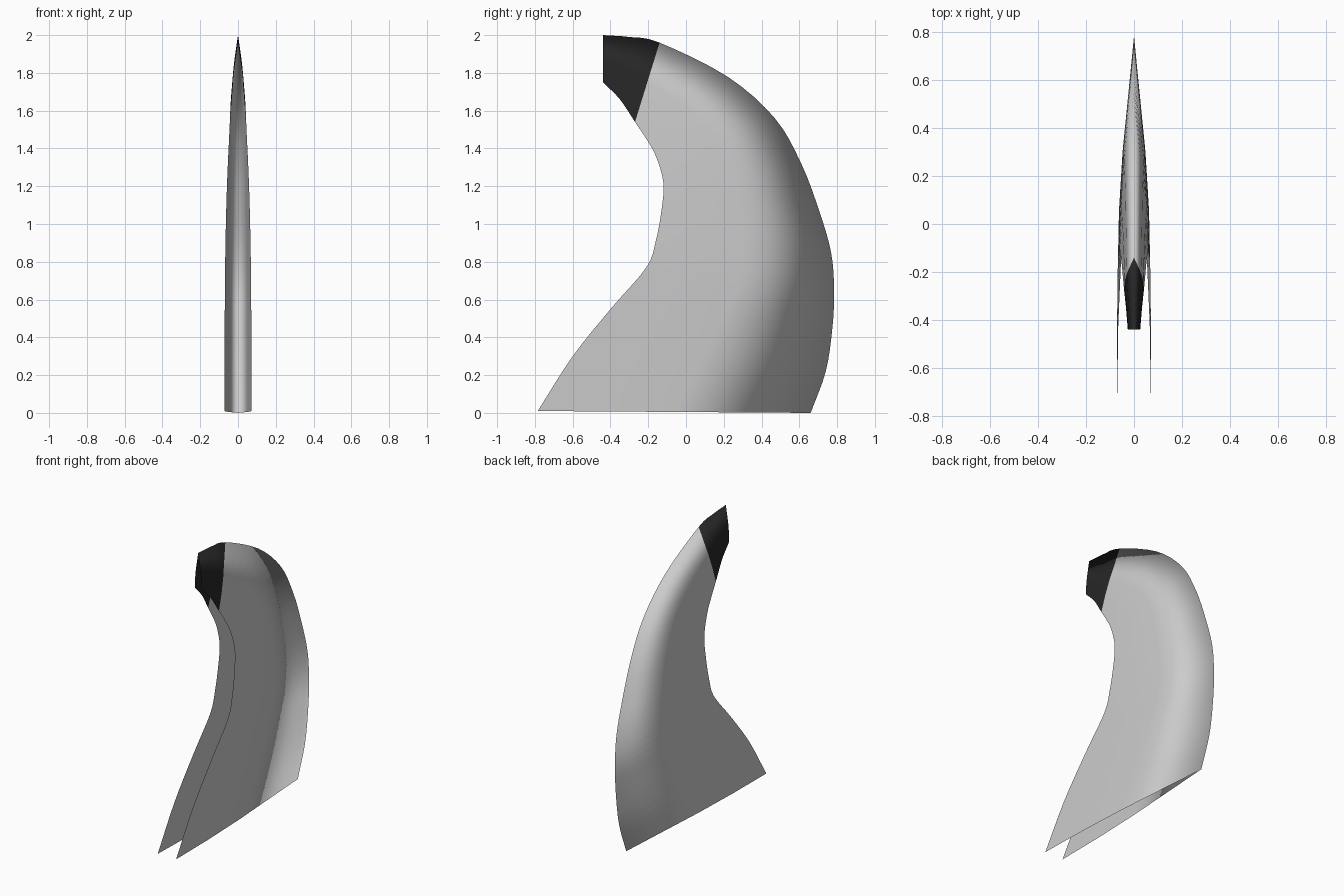
import bpy
import bmesh
import math
from mathutils import Vector

default_cube = bpy.data.objects.get("Cube")
if default_cube:
    bpy.data.objects.remove(default_cube, do_unlink=True)


def make_material(name, level):
    material = bpy.data.materials.new(name)
    material.use_nodes = True
    colour = (level, level, level, 1)
    material.diffuse_color = colour
    material.node_tree.nodes["Principled BSDF"].inputs["Base Color"].default_value = colour
    return material


# Side profile as (y, z) pairs from the base up to the tip
BACK_EDGE = [(.66, 0), (.74, .22), (.775, .45), (.784, .65), (.768, .85), (.705, 1.07),
             (.61, 1.32), (.47, 1.56), (.22, 1.78), (-.14, 1.96), (-.3, 1.99), (-.44, 2)]
FRONT_EDGE = [(-.785, .01), (-.6, .3), (-.395, .555), (-.21, .77), (-.16, .91), (-.13, 1.07),
              (-.12, 1.22), (-.16, 1.36), (-.21, 1.45), (-.27, 1.54), (-.35, 1.66), (-.44, 1.75)]
TIP_START = 9       # profile station where the dark tip begins
STEPS = 4           # rows between stations
DEPTHS = (0, .5, .75, 1)   # fractions from the back ridge to the open front
HALF_WIDTH = .071


def smooth_path(pairs):
    """Catmull-Rom samples through the given profile points."""
    points = [Vector(pair) for pair in pairs]
    padded = [2 * points[0] - points[1]] + points + [2 * points[-1] - points[-2]]
    samples = []
    for a, b, c, d in zip(padded, padded[1:], padded[2:], padded[3:]):
        for step in range(STEPS):
            t = step / STEPS
            bend = (2 * a - 5 * b + 4 * c - d) * t + (3 * b - a - 3 * c + d) * t * t
            samples.append(b + (c - a + bend) * t / 2)
    return samples + [points[-1]]


def build_shell(name, materials):
    """Thin V-section shell, open at the front and at the base."""
    bm = bmesh.new()
    rows = []
    for back, front in zip(smooth_path(BACK_EDGE), smooth_path(FRONT_EDGE)):
        width = HALF_WIDTH * (1 - (front.y / 2) ** 3.4)
        row = []
        for side in (-1, 1):
            depths = reversed(DEPTHS) if side < 0 else DEPTHS[1:]
            for depth in depths:
                place = back.lerp(front, depth)
                x = side * width * math.sin(depth * math.pi / 2)
                row.append(bm.verts.new((x, place.x, place.y)))
        rows.append(row)
    for index, (low, high) in enumerate(zip(rows, rows[1:])):
        for i in range(len(low) - 1):
            face = bm.faces.new((low[i], high[i], high[i + 1], low[i + 1]))
            face.smooth = True
            face.material_index = int(index >= TIP_START * STEPS)
    mesh = bpy.data.meshes.new(name)
    bm.to_mesh(mesh)
    bm.free()
    for material in materials:
        mesh.materials.append(material)
    shell = bpy.data.objects.new(name, mesh)
    bpy.context.collection.objects.link(shell)
    return shell


build_shell("curved_shell", [make_material("light_grey", .6), make_material("black_tip", .02)])
